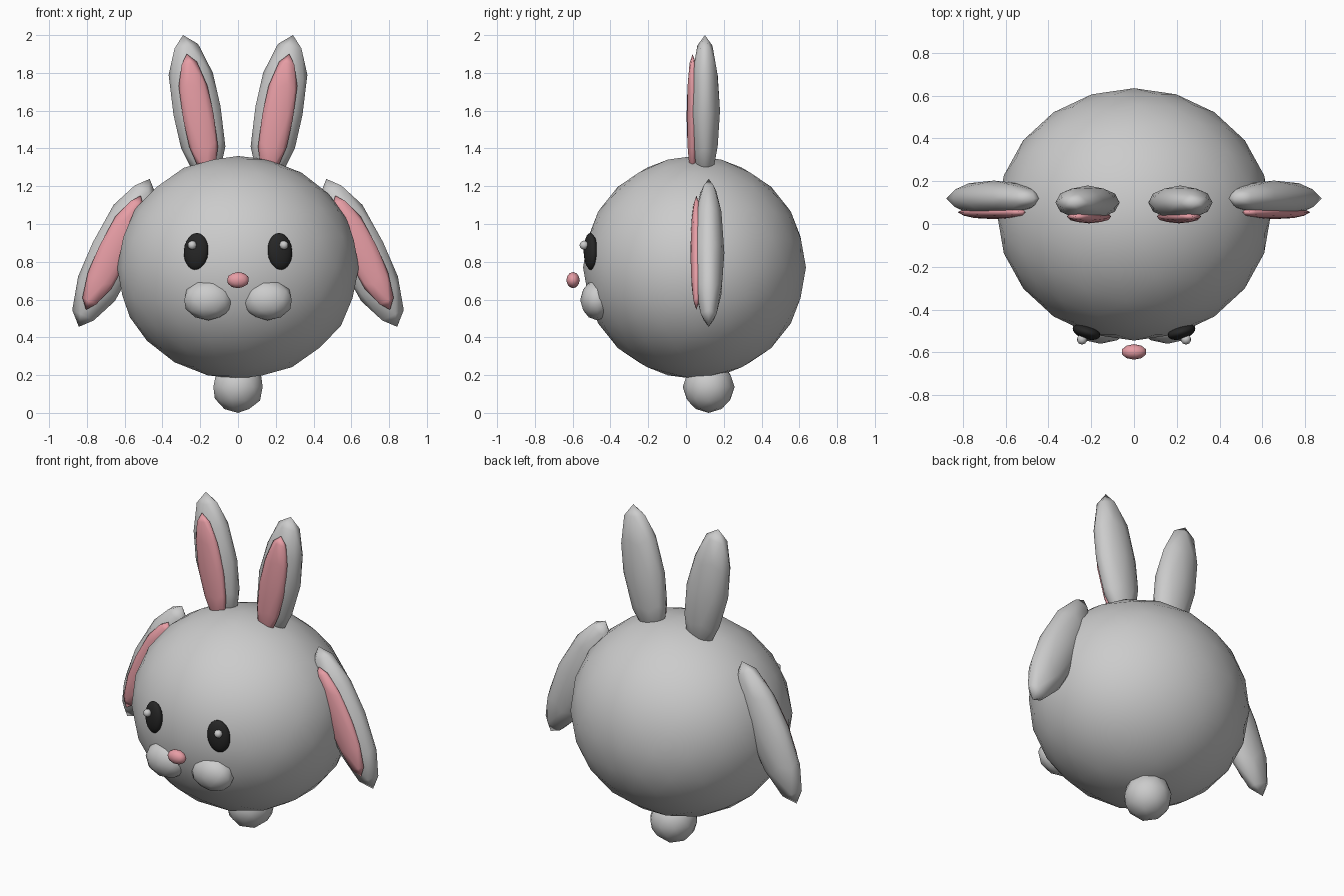
import bpy
from math import radians
from mathutils import Matrix, Vector

default = bpy.data.objects.get("Cube")
if default:
    bpy.data.objects.remove(default, do_unlink=True)


def make_material(name, rgb):
    mat = bpy.data.materials.new(name)
    mat.use_nodes = True
    color = (*rgb, 1.0)
    mat.diffuse_color = color
    mat.node_tree.nodes["Principled BSDF"].inputs["Base Color"].default_value = color
    return mat


grey = make_material("soft grey", (0.6, 0.6, 0.6))
pink = make_material("pink", (0.85, 0.36, 0.4))
black = make_material("black", (0.02, 0.02, 0.02))


def blob(name, mat, center, size, detail=2, tilt=0, yaw=0, mirrored=False):
    """Smooth triangulated ellipsoid; tilt turns about y, yaw about z."""
    bpy.ops.mesh.primitive_ico_sphere_add(subdivisions=detail, radius=1)
    obj = bpy.context.object
    obj.name = obj.data.name = name
    shape = (Matrix.Translation(Vector(center))
             @ Matrix.Rotation(radians(yaw), 4, "Z")
             @ Matrix.Rotation(radians(tilt), 4, "Y")
             @ Matrix.Diagonal((*size, 1)))
    if mirrored:
        shape = Matrix.Diagonal((-1, 1, 1, 1)) @ shape
    obj.data.transform(shape)
    if mirrored:
        obj.data.flip_normals()
    obj.data.materials.append(mat)
    obj.data.shade_smooth()
    return obj


def pair(name, *args, **kwargs):
    """Part on the model's right (-x) and its mirror on the left."""
    blob("right_" + name, *args, **kwargs)
    blob("left_" + name, *args, mirrored=True, **kwargs)


# Round body and tail
blob("body", grey, (0, 0.045, 0.77), (0.64, 0.59, 0.59), detail=3)
blob("tail", grey, (0, 0.12, 0.137), (0.137, 0.137, 0.137))

# Upright ears with pink linings
pair("upright_ear", grey, (-0.217, 0.1, 1.6), (0.133, 0.08, 0.407), tilt=-10.5)
pair("upright_ear_lining", pink, (-0.21, 0.035, 1.57), (0.086, 0.032, 0.336), tilt=-10.5)

# Drooping side ears with pink linings
pair("drooping_ear", grey, (-0.655, 0.12, 0.847), (0.133, 0.083, 0.434), tilt=25.6)
pair("drooping_ear_lining", pink, (-0.66, 0.055, 0.848), (0.086, 0.032, 0.335), tilt=25.6)

# Face
pair("eye", black, (-0.222, -0.505, 0.855), (0.067, 0.033, 0.098), detail=3, tilt=5, yaw=-17)
pair("eye_highlight", grey, (-0.243, -0.54, 0.888), (0.024, 0.024, 0.024))
pair("cheek", grey, (-0.156, -0.47, 0.598), (0.135, 0.09, 0.108))
blob("nose", pink, (0, -0.598, 0.703), (0.06, 0.036, 0.043))
